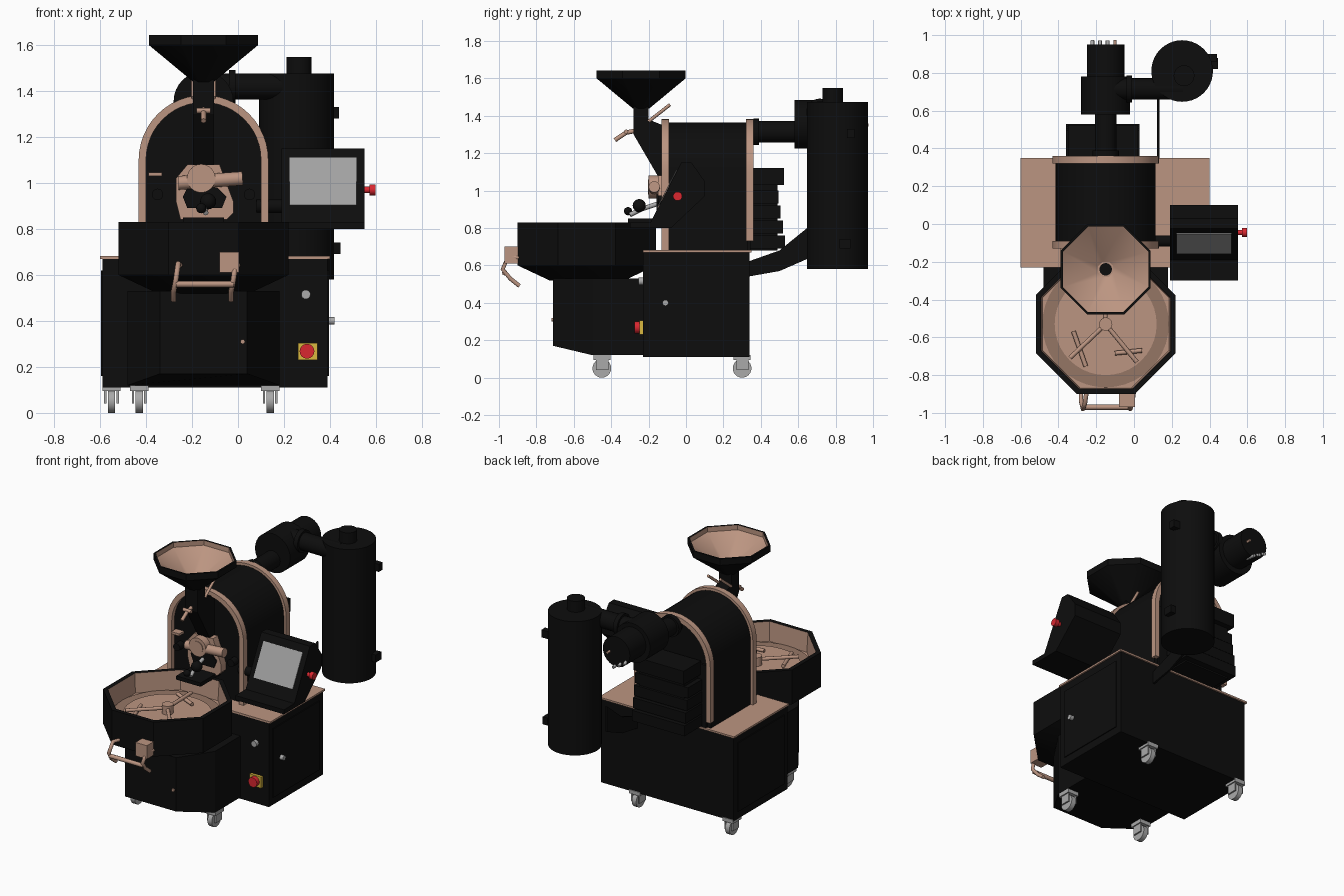
import bpy, bmesh
from math import pi, cos, sin
from mathutils import Vector

if "Cube" in bpy.data.objects:
    bpy.data.objects.remove(bpy.data.objects["Cube"])


def material(name, r, g, b):
    m = bpy.data.materials.new(name)
    m.use_nodes = True
    m.diffuse_color = (r, g, b, 1)
    m.node_tree.nodes["Principled BSDF"].inputs["Base Color"].default_value = (r, g, b, 1)
    return m


BLACK = material("black enamel", .004, .004, .004)
COPPER = material("copper", .5, .3, .22)
DARK = material("perforated copper", .3, .18, .13)
GREY = material("screen grey", .36, .36, .36)
STEEL = material("caster steel", .4, .4, .4)
RED = material("red", .7, .02, .03)
YELLOW = material("yellow", .7, .48, .05)
CX = -.15      # centre line of drum, tray and hopper
meshes = []


def finish(name, bm, *mats):
    bmesh.ops.recalc_face_normals(bm, faces=bm.faces)
    me = bpy.data.meshes.new(name)
    bm.to_mesh(me)
    bm.free()
    for m in mats:
        me.materials.append(m)
    ob = bpy.data.objects.new(name, me)
    bpy.context.collection.objects.link(ob)
    meshes.append(ob)
    return ob


def prism(name, pts, axis, a, b, mat):
    """Extrude a 2D outline along an axis from a to b."""
    place = {"x": lambda u, v, t: (t, u, v), "y": lambda u, v, t: (u, t, v),
             "z": lambda u, v, t: (u, v, t)}[axis]
    bm = bmesh.new()
    face = bm.faces.new([bm.verts.new(place(u, v, a)) for u, v in pts])
    new = bmesh.ops.extrude_face_region(bm, geom=[face])["geom"]
    shift = Vector(place(0, 0, b - a))
    bmesh.ops.translate(bm, vec=shift, verts=[g for g in new if isinstance(g, bmesh.types.BMVert)])
    return finish(name, bm, mat)


def box(name, x, y, z, mat):
    return prism(name, [(x[0], y[0]), (x[1], y[0]), (x[1], y[1]), (x[0], y[1])], "z", *z, mat)


def rod(name, p, q, r, mat, r2=None, n=24):
    """Cylinder or cone between two points."""
    p, q = Vector(p), Vector(q)
    bm = bmesh.new()
    bmesh.ops.create_cone(bm, cap_ends=True, segments=n, radius1=r,
                          radius2=r if r2 is None else r2, depth=(q - p).length)
    ob = finish(name, bm, mat)
    ob.rotation_mode = "QUATERNION"
    ob.rotation_quaternion = (q - p).to_track_quat("Z", "Y")
    ob.location = (p + q) / 2
    return ob


def ball(name, p, r, mat):
    bm = bmesh.new()
    bmesh.ops.create_uvsphere(bm, u_segments=16, v_segments=10, radius=r)
    finish(name, bm, mat).location = p


def tube(name, pts, r, mat):
    cu = bpy.data.curves.new(name, "CURVE")
    cu.dimensions = "3D"
    cu.bevel_depth, cu.bevel_resolution, cu.use_fill_caps = r, 2, True
    s = cu.splines.new("POLY")
    s.points.add(len(pts) - 1)
    for point, co in zip(s.points, pts):
        point.co = (*co, 1)
    cu.materials.append(mat)
    ob = bpy.data.objects.new(name, cu)
    bpy.context.collection.objects.link(ob)


def octagon(name, centre, profile, first_inner):
    """Eight-sided vessel: black outside, copper from segment first_inner on."""
    bm = bmesh.new()
    rings = []
    for apothem, z in profile:
        r = apothem / cos(pi / 8)
        rings.append([bm.verts.new((centre[0] + r * cos(pi / 8 + i * pi / 4),
                                    centre[1] + r * sin(pi / 8 + i * pi / 4), z)) for i in range(8)])
    for k in range(len(rings) - 1):
        for i in range(8):
            j = (i + 1) % 8
            f = bm.faces.new((rings[k][i], rings[k][j], rings[k + 1][j], rings[k + 1][i]))
            f.material_index = int(k >= first_inner)
    bm.faces.new(rings[0])
    bm.faces.new(rings[-1]).material_index = 1
    return finish(name, bm, BLACK, COPPER)


def arch(w, base, n=24):
    arc = [(CX - w * cos(pi * i / n), 1.1 + w * sin(pi * i / n)) for i in range(n + 1)]
    return [(CX - w, base)] + arc + [(CX + w, base)]


# Cabinet, its top plate and side panels
box("cabinet", (-.59, .39), (-.23, .34), (.11, .67), BLACK)
box("cabinet_top", (-.6, .4), (-.23, .35), (.67, .682), COPPER)
for s, x in (("right", -.596), ("left", .39)):
    box(s + "_side_panel", (x, x + .006), (-.19, .3), (.16, .62), BLACK)

# Front base with chamfered corners and a rising underside
base = prism("front_base", [(-.48, -.23), (-.48, -.5), (-.34, -.71), (.04, -.71),
                            (.18, -.5), (.18, -.23)], "z", .12, .53, BLACK)
for v in base.data.vertices:
    if v.co.y < -.6 and v.co.z < .3:
        v.co.z = .17

# Casters
for k, (x, y) in enumerate([(-.43, -.45), (.14, -.45), (-.55, .3), (.14, .3)]):
    n = "caster_%d_" % (k + 1)
    rod(n + "wheel", (x - .016, y, .05), (x + .016, y, .05), .05, STEEL)
    for s in (-1, 1):
        box(n + "fork", (x + s * .027 - .005, x + s * .027 + .005), (y - .03, y + .035), (.04, .1), STEEL)
    box(n + "plate", (x - .04, x + .04), (y - .045, y + .045), (.095, .12), STEEL)

# Cooling tray with perforated floor and stirrer
TY = -.53
octagon("cooling_tray", (CX, TY), [(.2, .52), (.37, .6), (.37, .83), (.342, .83), (.335, .7)], 3)
rod("tray_floor_rim", (CX, TY, .695), (CX, TY, .706), .335, DARK, n=40)
rod("tray_floor", (CX, TY, .7), (CX, TY, .712), .27, COPPER, n=40)
rod("stirrer_hub", (CX, TY, .7), (CX, TY, .77), .035, COPPER)
for k, (a, paddle) in enumerate([(3.9, .09), (5.4, .06), (1.6, .08)]):
    d, t = Vector((cos(a), sin(a), 0)), Vector((-sin(a), cos(a), 0))
    c = Vector((CX, TY, .745))
    tube("stirrer_arm_%d" % (k + 1), [c, c + d * .26], .012, COPPER)
    e = c + d * .19 - Vector((0, 0, .015))
    tube("stirrer_paddle_%d" % (k + 1), [e - t * paddle - d * .04, e + t * paddle + d * .04], .012, COPPER)

# Discharge handle on the tray
for x in (-.27, -.02):
    tube("handle_side", [(x + .02, -.88, .64), (x + .01, -.95, .65), (x, -.98, .58),
                         (x - .01, -.94, .53), (x - .01, -.89, .49)], .012, COPPER)
tube("handle_bar", [(-.27, -.97, .56), (-.02, -.97, .56)], .014, COPPER)
box("handle_block", (-.08, .005), (-.97, -.89), (.61, .7), COPPER)

# Roasting drum housing with copper arches at both ends
prism("drum_housing", arch(.265, .68), "y", -.1, .33, BLACK)
for n, y, base in (("front_arch", -.13, .68), ("rear_arch", .32, .73)):
    prism(n, arch(.282, base) + arch(.25, base)[::-1], "y", y, y + .04, COPPER)
box("rear_housing_panel", (-.39, .09), (.32, .345), (.68, 1.1), BLACK)

# Door, sampler and levers on the drum front
prism("door_frame", [(-.27, .92), (-.25, .84), (-.05, .84), (-.02, .87), (-.02, .92), (-.08, 1.08),
                     (-.22, 1.08), (-.27, 1.02)], "y", -.15, -.1, COPPER)
prism("door_panel", [(-.24, .94), (-.22, .89), (-.07, .89), (-.05, .94), (-.09, .98), (-.22, .98)],
      "y", -.158, -.148, BLACK)
rod("sight_glass_flange", (-.16, -.1, 1.02), (-.16, -.2, 1.02), .062, COPPER)
rod("sight_glass", (-.16, -.195, 1.02), (-.16, -.204, 1.02), .04, COPPER)
rod("sampler", (-.26, -.17, 1.0), (.02, -.17, 1.02), .03, COPPER)
tube("door_lever", [(-.15, -.15, .93), (-.15, -.24, .9), (-.14, -.3, .87)], .012, STEEL)
ball("door_lever_knob", (-.13, -.25, .92), .035, BLACK)
ball("latch_knob", (-.16, -.31, .89), .022, BLACK)
box("discharge_chute", (-.24, -.06), (-.31, -.1), (.825, .85), BLACK)
box("gauge_bracket", (-.39, -.33), (-.15, -.1), (1.03, 1.045), COPPER)
for s in (-1, 1):
    rod("door_bolt", (CX + s * .2, -.08, .95), (CX + s * .2, -.15, .95), .025, BLACK)

# Hopper, its chute and slide gate
HY = -.24
octagon("hopper", (CX, HY), [(.045, 1.44), (.238, 1.6), (.238, 1.643), (.226, 1.643),
                             (.226, 1.61), (.04, 1.475)], 3)
rod("hopper_outlet", (CX, HY, 1.472), (CX, HY, 1.478), .033, BLACK)
prism("hopper_chute", [(-.28, 1.46), (-.2, 1.46), (-.2, 1.38), (-.1, 1.34), (-.1, 1.05), (-.14, 1.06),
                       (-.28, 1.3)], "x", CX - .045, CX + .045, BLACK)
tube("gate_lever", [(CX, -.27, 1.32), (CX, -.32, 1.31), (CX, -.38, 1.27)], .012, COPPER)
tube("gate_grip", [(CX - .03, -.32, 1.315), (CX + .03, -.32, 1.315)], .012, COPPER)
for s in (-1, 1):
    tube("gate_rail", [(CX + s * .045, -.2, 1.37), (CX + s * .045, -.085, 1.46)], .009, COPPER)

# Control screen on an arm
prism("control_console", [(-.3, .8), (-.3, .83), (-.19, .83), (-.025, 1.15), (.03, 1.15), (.1, 1.05),
                          (.1, .97), (-.08, .8)], "x", .19, .55, BLACK)
prism("screen", [(-.158, .905), (-.052, 1.11), (-.048, 1.108), (-.154, .903)], "x", .225, .515, GREY)
rod("console_arm", (.08, -.09, .9), (.2, -.09, .9), .03, BLACK)
rod("console_button_stem", (.55, -.045, .97), (.575, -.045, .97), .014, RED)
rod("console_button", (.572, -.045, .97), (.598, -.045, .97), .024, RED)

# Cabinet controls
box("stop_plate", (.26, .345), (-.248, -.23), (.23, .305), YELLOW)
rod("stop_button", (.3, -.24, .268), (.3, -.275, .268), .032, RED)
rod("front_knob", (.295, -.23, .515), (.295, -.255, .515), .02, STEEL)
rod("side_knob", (.39, -.11, .4), (.42, -.11, .4), .016, STEEL)
rod("base_knob", (.02, -.71, .31), (.02, -.72, .31), .01, COPPER)

# Drive motor stack behind the drum
for k in range(4):
    z = .69 + k * .08
    box("motor_slab_%d" % (k + 1), (-.36, .03), (.34, .53 - .012 * k), (z, z + .07), BLACK)
box("motor_core", (-.33, 0), (.34, .49), (.68, 1.06), BLACK)
box("motor_cap", (-.35, .02), (.34, .525), (1.03, 1.12), BLACK)

# Exhaust fan and ducts
rod("drum_duct", (CX, .33, 1.315), (CX, .62, 1.315), .057, BLACK)
rod("duct_collar", (CX, .36, 1.315), (CX, .39, 1.315), .07, BLACK)
rod("fan_housing", (CX, .58, 1.355), (CX, .78, 1.355), .13, BLACK, n=32)
rod("fan_motor", (CX, .77, 1.36), (CX, .95, 1.36), .1, BLACK)
rod("fan_outlet", (-.12, .715, 1.42), (.26, .715, 1.42), .057, BLACK)
rod("outlet_flange", (-.04, .715, 1.42), (-.01, .715, 1.42), .072, BLACK)
for k in range(3):
    x = -.22 + k * .04
    tube("fan_terminal_%d" % (k + 1), [(x, .9, 1.33 - k * .03), (x, .97, 1.3 - k * .02)], .01, STEEL)
rod("fan_stud", (-.1, .9, 1.35), (-.1, .975, 1.35), .008, COPPER)

# Chaff cyclone with chimney and return plate
rod("cyclone", (.255, .81, .58), (.255, .81, 1.475), .163, BLACK, n=40)
rod("chimney", (.265, .785, 1.46), (.265, .785, 1.548), .055, BLACK)
box("cyclone_latch", (.41, .445), (.82, .88), (.69, .74), BLACK)
box("cyclone_hinge", (.38, .44), (.86, .9), (1.28, 1.33), BLACK)
prism("return_plate", [(.33, .54), (.5, .57), (.66, .64), (.66, .81), (.5, .68), (.33, .62)],
      "x", .122, .135, BLACK)

# Smooth the round parts, keep hard edges
bpy.ops.object.select_all(action="DESELECT")
for ob in meshes:
    ob.select_set(True)
bpy.context.view_layer.objects.active = meshes[0]
bpy.ops.object.shade_smooth_by_angle()
